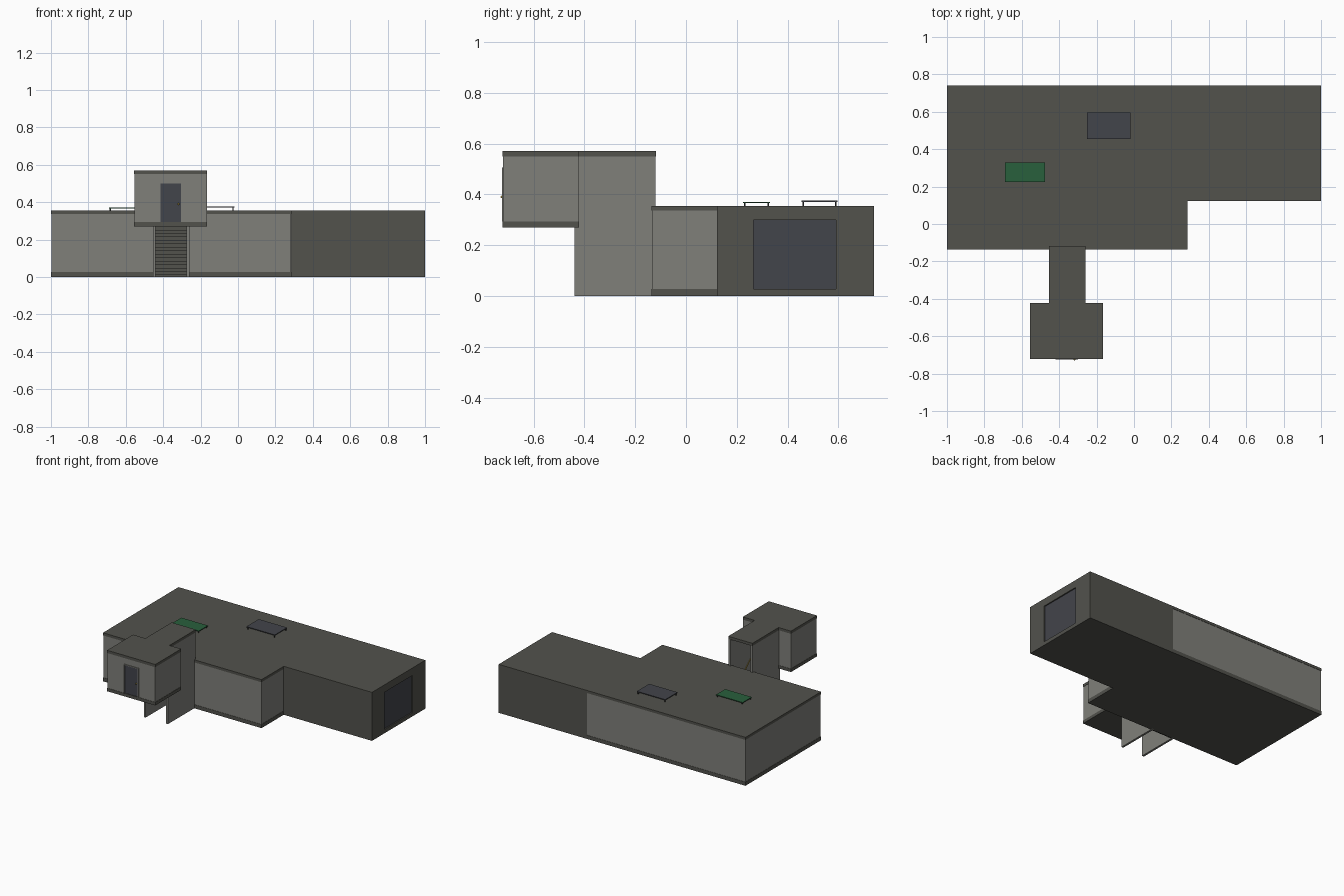
import bpy, bmesh, math
from mathutils import Vector

if "Cube" in bpy.data.objects:
    bpy.data.objects.remove(bpy.data.objects["Cube"])


def mat(name, c):
    m = bpy.data.materials.new(name)
    m.diffuse_color = (*c, 1)
    m.use_nodes = True
    m.node_tree.nodes["Principled BSDF"].inputs["Base Color"].default_value = m.diffuse_color
    return m


DARK = mat("dark_concrete", (0.085, 0.085, 0.073))
LIGHT = mat("light_wall", (0.215, 0.215, 0.195))
STEEL = mat("blue_grey", (0.055, 0.058, 0.07))
GREEN = mat("green_felt", (0.022, 0.115, 0.045))
GOLD = mat("brass", (0.45, 0.32, 0.05))
BLACK = mat("black_metal", (0.02, 0.02, 0.02))


def finish(name, bm, m):
    bmesh.ops.recalc_face_normals(bm, faces=bm.faces)
    me = bpy.data.meshes.new(name)
    bm.to_mesh(me)
    bm.free()
    me.materials.append(m)
    ob = bpy.data.objects.new(name, me)
    bpy.context.collection.objects.link(ob)
    return ob


def boxes(name, m, *ranges):
    """One object from boxes given as (x0, x1, y0, y1, z0, z1)."""
    bm = bmesh.new()
    for x0, x1, y0, y1, z0, z1 in ranges:
        vs = bmesh.ops.create_cube(bm, size=1)["verts"]
        for v in vs:
            v.co = Vector(((x0 + x1) / 2 + v.co.x * (x1 - x0),
                           (y0 + y1) / 2 + v.co.y * (y1 - y0),
                           (z0 + z1) / 2 + v.co.z * (z1 - z0)))
    return finish(name, bm, m)


def slab(name, outline, z0, z1, m):
    bm = bmesh.new()
    f = bm.faces.new([bm.verts.new((x, y, z0)) for x, y in outline])
    top = bmesh.ops.extrude_face_region(bm, geom=[f])["geom"]
    for v in top:
        if isinstance(v, bmesh.types.BMVert):
            v.co.z = z1
    return finish(name, bm, m)


# Main house: L-shaped floor and roof
L = [(-1, -0.135), (0.285, -0.135), (0.285, 0.122), (1, 0.122), (1, 0.74), (-1, 0.74)]
slab("main_floor", L, 0, 0.027, DARK)
slab("main_roof", L, 0.336, 0.355, DARK)

# Light walls of the living part, with an opening at the stair foot
T, E = 0.015, 0.002
SX0, SX1 = -0.44, -0.275
yf = -0.135 + E
za, zb = 0.027, 0.336
boxes("living_walls", LIGHT,
      (-1 + E, SX0, yf, yf + T, za, zb),
      (SX1, 0.285 - E, yf, yf + T, za, zb),
      (-1 + E, -1 + E + T, yf + T, 0.74 - E, za, zb),
      (-1 + E + T, 0.285, 0.74 - E - T, 0.74 - E, za, zb),
      (0.285 - E - T, 0.285 - E, yf + T, 0.74 - E - T, za, zb))

# Dark garage walls with a recessed door
G0, G1, GT = 0.265, 0.59, 0.30
boxes("garage_walls", DARK,
      (0.285, 1, 0.122, 0.137, za, zb),
      (0.285, 1, 0.725, 0.74, za, zb),
      (0.985, 1, 0.137, G0, za, zb),
      (0.985, 1, G1, 0.725, za, zb),
      (0.985, 1, G0, G1, GT, zb))
boxes("garage_door", STEEL, (0.986, 0.991, G0, G1, za, GT))

# Stair passage: side walls, then the roof shared with the entrance room
boxes("passage_walls", LIGHT,
      (-0.455, SX0, -0.44, -0.12, 0, 0.55),
      (SX1, -0.26, -0.44, -0.12, 0, 0.55))
slab("entrance_roof", [(-0.555, -0.722), (-0.165, -0.722), (-0.165, -0.422),
                       (-0.26, -0.422), (-0.26, -0.118), (-0.455, -0.118),
                       (-0.455, -0.422), (-0.555, -0.422)], 0.55, 0.57, DARK)

# Stair flight climbing forward to the entrance room
N = 14
steps = []
for i in range(N):
    y1 = -0.13 - i * 0.0212
    z1 = 0.027 + (i + 1) * 0.0185
    steps.append((SX0, SX1, y1 - 0.0216, y1, z1 - 0.036, z1))
boxes("stair_steps", DARK, *steps)

# Handrails on both passage walls
for side, x in (("left", SX0 + 0.008), ("right", SX1 - 0.008)):
    a, b = Vector((x, -0.14, 0.14)), Vector((x, -0.42, 0.395))
    bm = bmesh.new()
    bmesh.ops.create_cone(bm, cap_ends=True, segments=8, radius1=0.003,
                          radius2=0.003, depth=(b - a).length)
    rot = (b - a).to_track_quat('Z', 'Y')
    for v in bm.verts:
        v.co = rot @ v.co + (a + b) / 2
    finish("handrail_" + side, bm, GOLD)

# Entrance room: floor and walls open to the passage at the back
boxes("entrance_floor", DARK, (-0.555, -0.165, -0.722, -0.422, 0.27, 0.293))
D0, D1, DT = -0.415, -0.305, 0.50
e0, e1, ya, yb, z0, z1 = -0.553, -0.167, -0.72, -0.424, 0.293, 0.55
boxes("entrance_walls", LIGHT,
      (e0, e0 + T, ya, yb, z0, z1),
      (e1 - T, e1, ya, yb, z0, z1),
      (e0 + T, D0, ya, ya + T, z0, z1),
      (D1, e1 - T, ya, ya + T, z0, z1),
      (D0, D1, ya, ya + T, DT, z1),
      (e0 + T, SX0, yb - T, yb, z0, z1),
      (SX1, e1 - T, yb - T, yb, z0, z1))

# Front door with frame and knob
boxes("front_door", STEEL, (D0, D1, -0.718, -0.708, z0, DT))
boxes("door_frame", LIGHT,
      (D0 - 0.006, D0, -0.725, -0.705, z0, DT + 0.006),
      (D1, D1 + 0.006, -0.725, -0.705, z0, DT + 0.006),
      (D0, D1, -0.725, -0.705, DT, DT + 0.006))
bm = bmesh.new()
bmesh.ops.create_uvsphere(bm, u_segments=10, v_segments=6, radius=0.005)
for v in bm.verts:
    v.co += Vector((-0.318, -0.725, 0.39))
finish("door_knob", bm, GOLD)


# Raised roof panels on four thin posts
def roof_panel(name, x0, x1, y0, y1, top, m):
    boxes(name + "_top", m, (x0, x1, y0, y1, top - 0.005, top))
    p, w = 0.004, 0.006
    boxes(name + "_posts", BLACK,
          *[(x, x + w, y, y + w, 0.35, top - 0.005)
            for x in (x0 + p, x1 - p - w) for y in (y0 + p, y1 - p - w)])


roof_panel("green_panel", -0.69, -0.475, 0.225, 0.33, 0.371, GREEN)
roof_panel("grey_panel", -0.25, -0.02, 0.455, 0.597, 0.376, STEEL)
